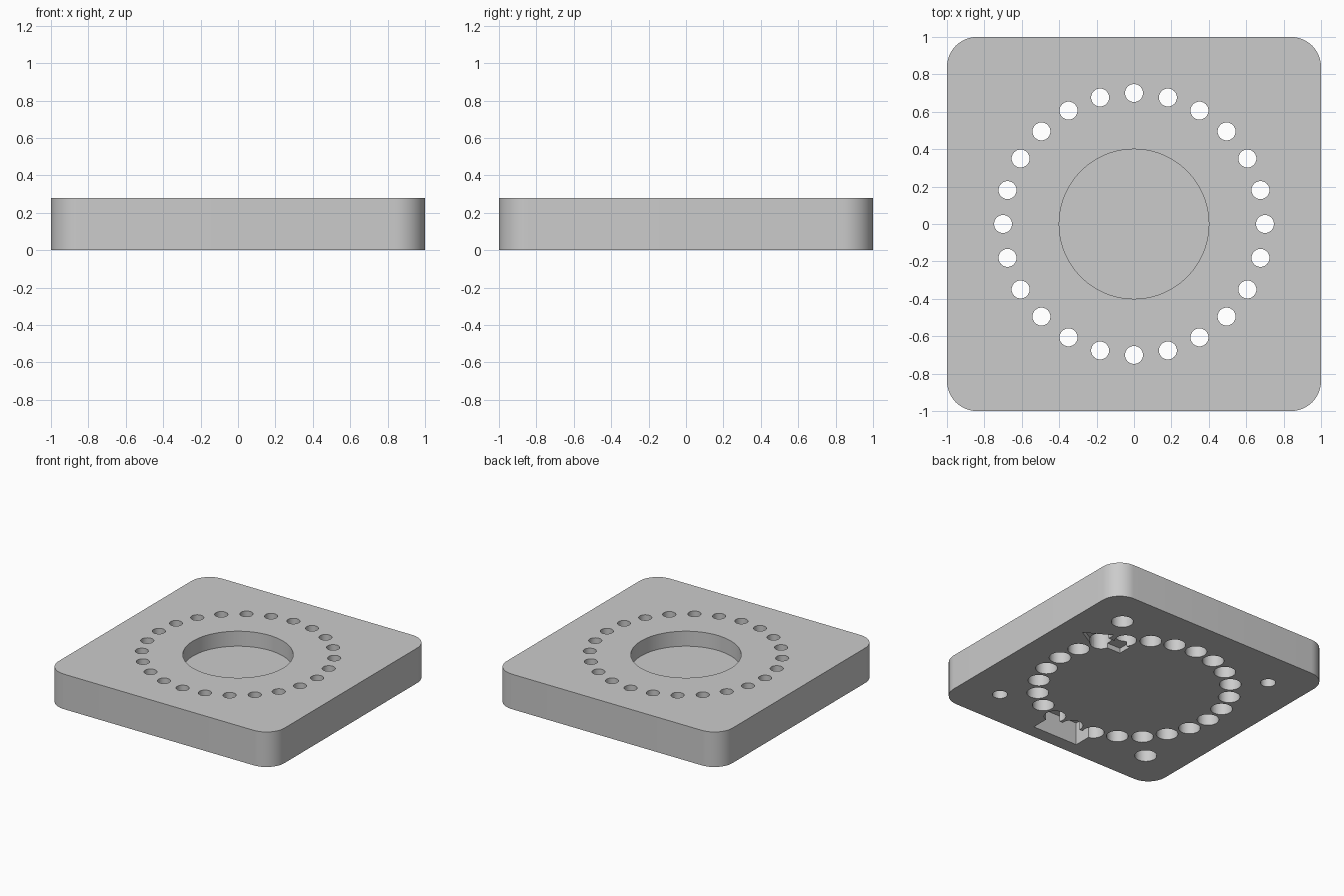
import bpy, bmesh
from math import sin, cos, tau, radians

if "Cube" in bpy.data.objects:
    bpy.data.objects.remove(bpy.data.objects["Cube"], do_unlink=True)

HEIGHT = 0.28
CORNER = 0.16

grey = bpy.data.materials.new("light_grey")
grey.use_nodes = True
colour = (0.6, 0.6, 0.6, 1)
grey.diffuse_color = colour
grey.node_tree.nodes["Principled BSDF"].inputs["Base Color"].default_value = colour


def circle(x, y, radius, sides=40):
    return [(x + radius * cos(tau * i / sides), y + radius * sin(tau * i / sides))
            for i in range(sides)]


def rectangle(x0, x1, y0, y1):
    return [(x0, y0), (x1, y0), (x1, y1), (x0, y1)]


def prisms(name, shapes):
    """One object made of upright prisms, each given as (outline, bottom, top)."""
    bm = bmesh.new()
    for outline, bottom, top in shapes:
        face = bm.faces.new([bm.verts.new((x, y, bottom)) for x, y in outline])
        moved = bmesh.ops.extrude_face_region(bm, geom=[face])["geom"]
        verts = [v for v in moved if isinstance(v, bmesh.types.BMVert)]
        bmesh.ops.translate(bm, verts=verts, vec=(0, 0, top - bottom))
    bmesh.ops.recalc_face_normals(bm, faces=bm.faces)
    mesh = bpy.data.meshes.new(name)
    bm.to_mesh(mesh)
    bm.free()
    mesh.materials.append(grey)
    obj = bpy.data.objects.new(name, mesh)
    bpy.context.collection.objects.link(obj)
    return obj


# Square plate with rounded corners
outline = []
for quarter, (sx, sy) in enumerate([(1, 1), (-1, 1), (-1, -1), (1, -1)]):
    for step in range(13):
        a = radians(90 * quarter + 7.5 * step)
        outline.append((sx * (1 - CORNER) + CORNER * cos(a),
                        sy * (1 - CORNER) + CORNER * sin(a)))
plate = prisms("base_plate", [(outline, 0, HEIGHT)])

# Ring of stepped holes: narrow above, wide below
ring = [(0.7 * cos(tau * i / 24), 0.7 * sin(tau * i / 24)) for i in range(24)]
narrow = [(circle(x, y, 0.048), -0.1, HEIGHT + 0.1) for x, y in ring]
wide = [(circle(x, y, 0.079), -0.1, 0.18) for x, y in ring]

# Round pocket in the top
narrow.append((circle(0, 0, 0.4, 96), HEIGHT - 0.12, HEIGHT + 0.1))

# Blind corner holes in the underside, two sizes on opposite diagonals
corners = [(circle(sx * 0.69, sy * 0.69, 0.08 if sx == sy else 0.055), -0.1, 0.14)
           for sx in (-1, 1) for sy in (-1, 1)]

# Slot and shallow arrow in the underside
arrow = [(0.41, 0.33), (0.61, 0.33), (0.61, 0.27), (0.81, 0.385),
         (0.61, 0.5), (0.61, 0.44), (0.41, 0.44)]
marks = [(rectangle(-0.2, 0.2, -0.89, -0.71), -0.1, 0.18),
         (arrow, -0.1, 0.04)]

# Cut each group in turn
bpy.context.view_layer.objects.active = plate
for name, shapes in [("narrow_cutter", narrow), ("wide_cutter", wide),
                     ("corner_cutter", corners), ("mark_cutter", marks)]:
    cutter = prisms(name, shapes)
    cutter.hide_render = True
    cut = plate.modifiers.new(name, "BOOLEAN")
    cut.operation = "DIFFERENCE"
    cut.solver = "EXACT"
    cut.object = cutter
    bpy.ops.object.modifier_apply(modifier=cut.name)
    bpy.data.objects.remove(cutter, do_unlink=True)

bpy.ops.object.select_all(action="DESELECT")
plate.select_set(True)
bpy.ops.object.shade_smooth_by_angle(angle=radians(30))
